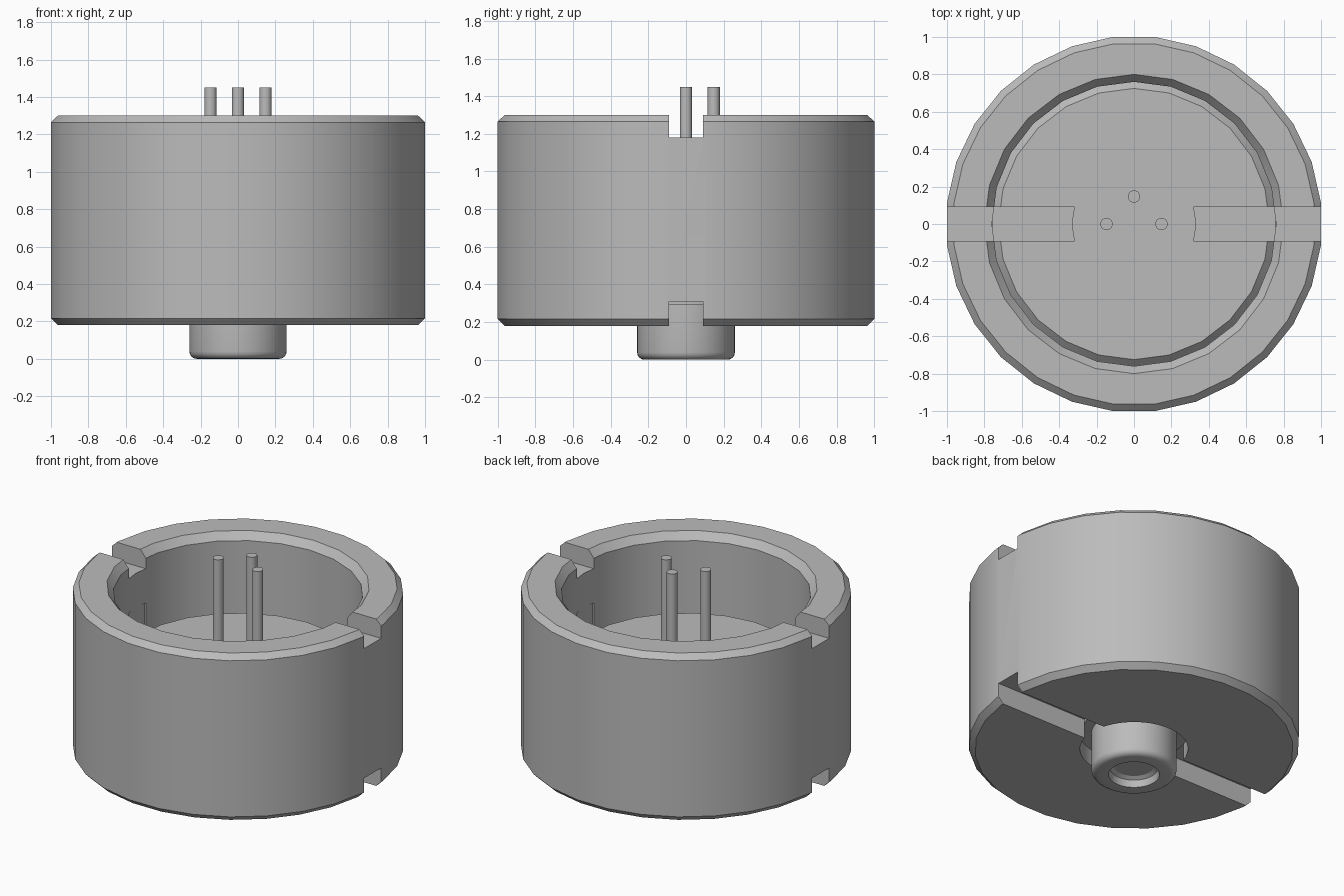
import bpy
import bmesh
import math

cube = bpy.data.objects.get("Cube")
if cube:
    bpy.data.objects.remove(cube, do_unlink=True)

grey = bpy.data.materials.new("plain grey")
grey.use_nodes = True
grey.diffuse_color = (0.5, 0.5, 0.5, 1)
grey.node_tree.nodes["Principled BSDF"].inputs["Base Color"].default_value = (0.5, 0.5, 0.5, 1)


def finish(bm, name):
    bmesh.ops.recalc_face_normals(bm, faces=bm.faces)
    mesh = bpy.data.meshes.new(name)
    bm.to_mesh(mesh)
    bm.free()
    mesh.materials.append(grey)
    obj = bpy.data.objects.new(name, mesh)
    bpy.context.collection.objects.link(obj)
    return obj


def lathe(name, profile, sides, turn=0.0, x=0.0, y=0.0):
    """Turn an (r, z) profile around z; both ends are capped flat."""
    bm = bmesh.new()
    rings = []
    for r, z in profile:
        ring = []
        for i in range(sides):
            a = math.tau * (i + turn) / sides
            ring.append(bm.verts.new((x + r * math.cos(a), y + r * math.sin(a), z)))
        rings.append(ring)
    for low, high in zip(rings, rings[1:]):
        for i in range(sides):
            j = (i + 1) % sides
            bm.faces.new((low[i], low[j], high[j], high[i]))
    bm.faces.new(rings[0])
    bm.faces.new(rings[-1])
    return finish(bm, name)


def slot(name, half_length, low, high):
    bm = bmesh.new()
    bmesh.ops.create_cube(bm, size=1)
    for v in bm.verts:
        v.co.x *= 2 * half_length
        v.co.y *= 0.18
        v.co.z = low if v.co.z < 0 else high
    return finish(bm, name)


def select_only(obj):
    bpy.ops.object.select_all(action='DESELECT')
    obj.select_set(True)
    bpy.context.view_layer.objects.active = obj


def cut(obj, cutter):
    select_only(obj)
    mod = obj.modifiers.new("cut", 'BOOLEAN')
    mod.operation = 'DIFFERENCE'
    mod.solver = 'EXACT'
    mod.object = cutter
    bpy.ops.object.modifier_apply(modifier=mod.name)
    bpy.data.objects.remove(cutter, do_unlink=True)


def smooth(obj):
    select_only(obj)
    bpy.ops.object.shade_smooth_by_angle(angle=math.radians(30))


# Chamfered outer housing
R = 1 / math.cos(math.pi / 28)
housing = lathe("housing", [(R - 0.037, 0.18), (R, 0.217), (R, 1.265), (R - 0.037, 1.3)], 28, 0.5)

# Upper cup with a chamfered rim and a chamfered floor edge
cut(housing, lathe("cup_cutter", [(0.725, 0.78), (0.76, 0.745), (0.76, 1.25),
                                  (0.80, 1.3), (0.84, 1.35)], 24))
# Central bore, then slots across the rim, floor and underside
cut(housing, lathe("bore_cutter", [(0.329, 0.1), (0.329, 0.9)], 48))
cut(housing, slot("rim_slot", 1.2, 1.18, 1.5))
cut(housing, slot("floor_slot", 0.757, 0.66, 0.95))
cut(housing, slot("under_slot", 1.2, 0.0, 0.31))
smooth(housing)

# Central plug with a rounded, recessed button below
fillet = [(0.22 + 0.04 * math.sin(a), 0.04 - 0.04 * math.cos(a))
          for a in (math.pi / 8 * k for k in range(5))]
recess = [(0.12, 0.06), (0.145, 0.045), (0.155, 0.0)]
plug = lathe("plug", recess + fillet + [(0.26, 0.29), (0.33, 0.29), (0.33, 0.78)], 48)
smooth(plug)

# Three contact pins
for name, x, y in (("right_pin", -0.147, 0), ("left_pin", 0.147, 0), ("back_pin", 0, 0.147)):
    smooth(lathe(name, [(0.033, 0.77), (0.033, 1.45)], 20, 0, x, y))
